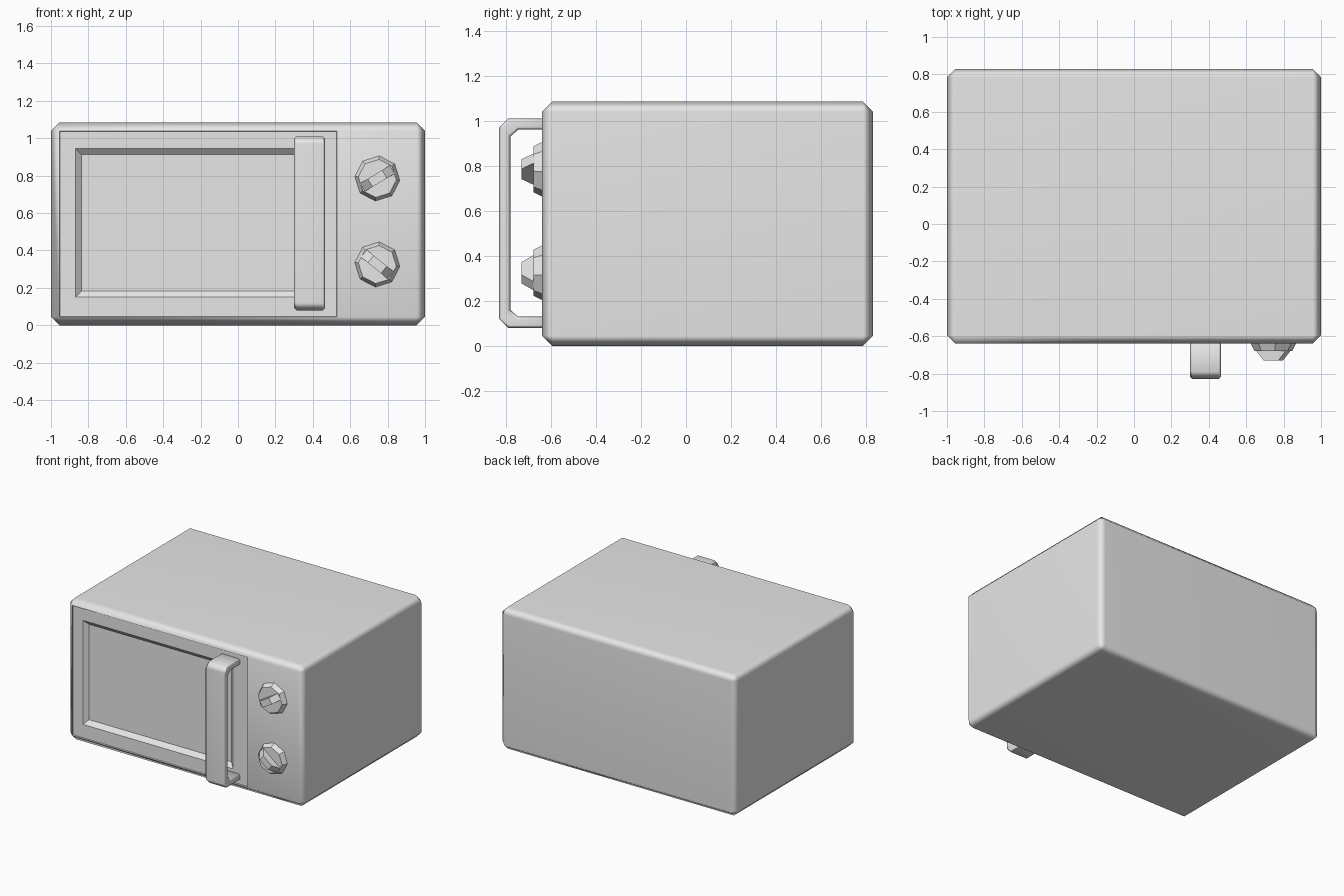
import bpy
import bmesh
import math
from mathutils import Matrix, Vector

default = bpy.data.objects.get("Cube")
if default:
    bpy.data.objects.remove(default, do_unlink=True)


def material(name, value):
    mat = bpy.data.materials.new(name)
    mat.use_nodes = True
    colour = (value, value, value, 1)
    mat.diffuse_color = colour
    mat.node_tree.nodes["Principled BSDF"].inputs["Base Color"].default_value = colour
    return mat


GREY = material("grey_casing", 0.8)
GLASS = material("pale_window", 1.0)
FRONT = -0.64


def finish(name, bm, *mats):
    bmesh.ops.recalc_face_normals(bm, faces=bm.faces)
    mesh = bpy.data.meshes.new(name)
    bm.to_mesh(mesh)
    bm.free()
    for mat in mats:
        mesh.materials.append(mat)
    obj = bpy.data.objects.new(name, mesh)
    bpy.context.collection.objects.link(obj)
    return obj


def soften(obj):
    mod = obj.modifiers.new("even_normals", "WEIGHTED_NORMAL")
    mod.keep_sharp = True


def inset(bm, face, thickness, depth):
    bmesh.ops.inset_individual(bm, faces=[face], thickness=thickness,
                               depth=depth, use_even_offset=True)


# Casing: chamfered box with a door and a recessed window on its front
bm = bmesh.new()
size = Vector((2, 1.47, 1.085))
bmesh.ops.create_cube(bm, size=1, matrix=Matrix.Translation((0, 0.095, size.z / 2))
                      @ Matrix.Diagonal((*size, 1)))
bmesh.ops.bevel(bm, geom=bm.edges[:], offset=0.045, segments=1, affect='EDGES')
bm.normal_update()
front = min(bm.faces, key=lambda f: f.calc_center_median().y)
bmesh.ops.bisect_plane(bm, geom=[front, *front.edges, *front.verts],
                       plane_co=(0.53, 0, 0), plane_no=(1, 0, 0))
bm.normal_update()
door = min((f for f in bm.faces if f.normal.y < -0.9),
           key=lambda f: f.calc_center_median().x)
inset(bm, door, 0.003, -0.008)
inset(bm, door, 0.09, 0)
for v in door.verts:
    v.co.x = -0.87 if v.co.x < -0.2 else 0.40
    v.co.z = 0.15 if v.co.z < 0.5 else 0.945
rim = list(door.edges)
inset(bm, door, 0.033, -0.03)
door.material_index = 1
bm.normal_update()
for f in bm.faces:
    f.smooth = True
for e in bm.edges:
    e.smooth = e.calc_face_angle(0) < math.radians(50)
for e in rim + list(door.edges):
    e.smooth = False
for f in bm.faces:
    # keep the recess corners crisp
    if f is not door and all(any(v in e.verts for e in door.edges) or
                             any(v in e.verts for e in rim) for v in f.verts):
        for e in f.edges:
            if e not in rim:
                e.smooth = False
soften(finish("casing", bm, GREY, GLASS))

# Door handle: bent flat bar, drawn as half a side profile and mirrored in height
half = [(FRONT, 0.465), (-0.79, 0.465), (-0.83, 0.425),
        (-0.78, 0.385), (-0.745, 0.415), (FRONT, 0.415)]
mid = 0.545
outer, inner = half[:3], half[3:]
profile = (outer + [(y, -z) for y, z in reversed(outer)]
           + [(y, -z) for y, z in reversed(inner)] + inner)
bm = bmesh.new()
side = bm.faces.new([bm.verts.new((0.30, y, mid + z)) for y, z in profile])
grown = bmesh.ops.extrude_face_region(bm, geom=[side])["geom"]
bmesh.ops.translate(bm, vec=(0.165, 0, 0),
                    verts=[v for v in grown if isinstance(v, bmesh.types.BMVert)])
bmesh.ops.recalc_face_normals(bm, faces=bm.faces)
long_edges = [e for e in bm.edges if abs(e.verts[0].co.x - e.verts[1].co.x) < 0.01
              and not all(v.co.y > FRONT - 0.01 for v in e.verts)]
bmesh.ops.bevel(bm, geom=long_edges, offset=0.012, segments=1, affect='EDGES')
handle = finish("door_handle", bm, GREY)
for p in handle.data.polygons:
    p.use_smooth = True
soften(handle)


# Knobs: eight-sided tapered dial with a wedge grip
def knob(name, z, angle):
    place = Matrix.Translation((0.745, FRONT, z)) @ Matrix.Rotation(math.pi / 2, 4, 'X')
    bm = bmesh.new()
    bmesh.ops.create_cone(bm, cap_ends=True, segments=8, radius1=0.122, radius2=0.102,
                          depth=0.04, matrix=place @ Matrix.Rotation(math.radians(-5), 4, 'Z')
                          @ Matrix.Translation((0, 0, 0.018)))
    grip = bmesh.ops.create_cube(bm, size=1)["verts"]
    for v in grip:
        top = v.co.z > 0
        v.co.x *= 0.09 if top else 0.19
        v.co.y *= 0.05
        v.co.z = 0.09 if top else 0.035
    bmesh.ops.transform(bm, verts=grip,
                        matrix=place @ Matrix.Rotation(math.radians(angle), 4, 'Z'))
    finish(name, bm, GREY)


knob("upper_knob", 0.785, 31)
knob("lower_knob", 0.325, -39)
